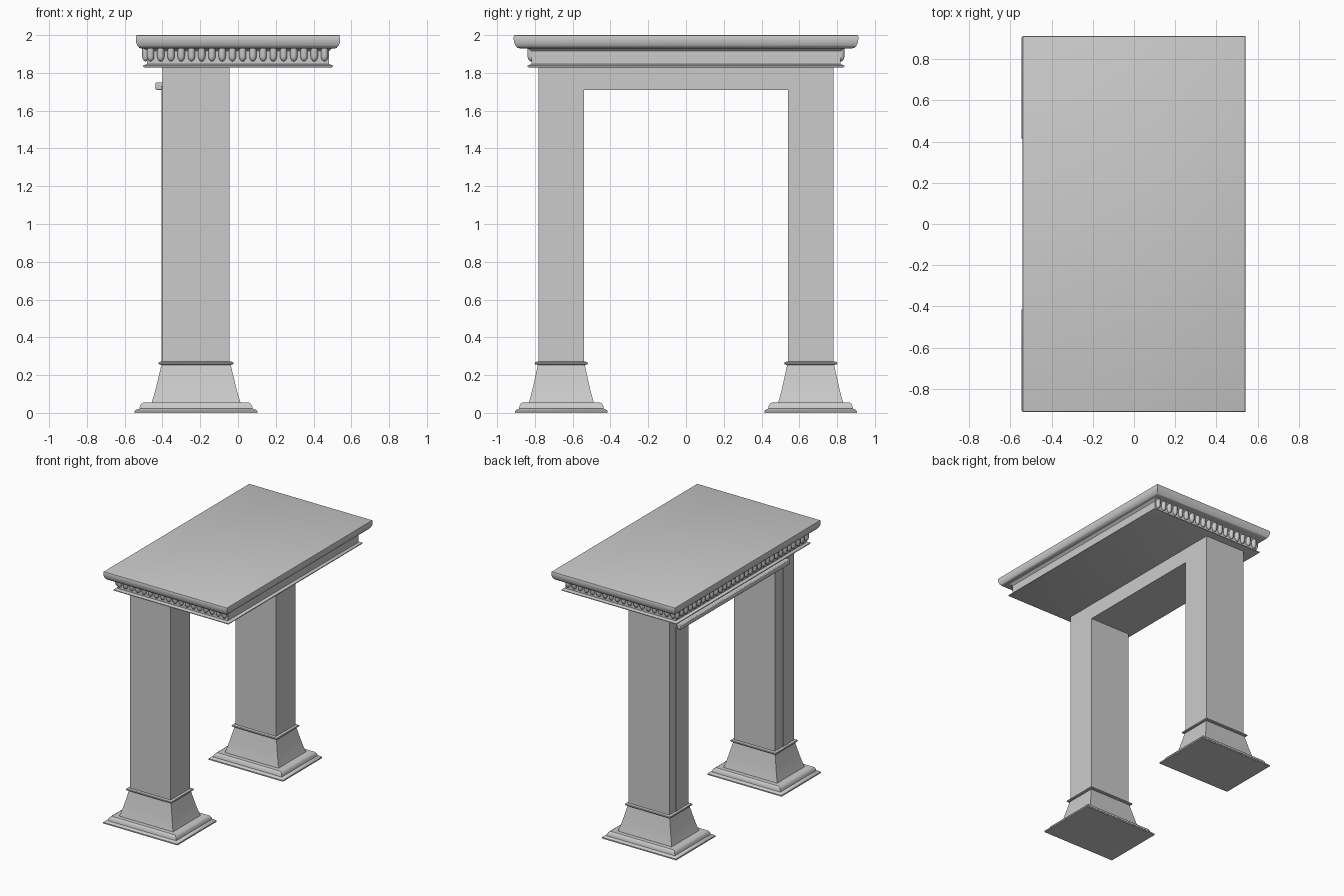
import bpy, bmesh
from math import sin, cos, pi

if "Cube" in bpy.data.objects:
    bpy.data.objects.remove(bpy.data.objects["Cube"])

CX = -0.222        # x centre of the legs
HX, HY = 0.178, 0.12   # half size of the pillar shaft


def finish(bm, name, angle=0.6):
    bmesh.ops.recalc_face_normals(bm, faces=bm.faces)
    me = bpy.data.meshes.new(name)
    bm.to_mesh(me)
    bm.free()
    ob = bpy.data.objects.new(name, me)
    bpy.context.collection.objects.link(ob)
    bpy.ops.object.select_all(action='DESELECT')
    ob.select_set(True)
    bpy.context.view_layer.objects.active = ob
    bpy.ops.object.shade_smooth_by_angle(angle=angle)
    return ob


def skin(bm, rings):
    """Bridge equal-sized closed rings and cap both ends."""
    rows = [[bm.verts.new(p) for p in r] for r in rings]
    n = len(rows[0])
    for a, b in zip(rows, rows[1:]):
        for i in range(n):
            j = (i + 1) % n
            bm.faces.new((a[i], a[j], b[j], b[i]))
    bm.faces.new(rows[0])
    bm.faces.new(rows[-1])


def stack(name, cx, cy, rows):
    """Rectangular moulding from (half x, half y, z) rows."""
    bm = bmesh.new()
    skin(bm, [[(cx + sx * hx, cy + sy * hy, z)
               for sx, sy in ((-1, -1), (1, -1), (1, 1), (-1, 1))]
              for hx, hy, z in rows])
    return finish(bm, name)


def box(name, x0, x1, y0, y1, z0, z1, bevel=0):
    ob = stack(name, (x0 + x1) / 2, (y0 + y1) / 2,
               [((x1 - x0) / 2, (y1 - y0) / 2, z) for z in (z0, z1)])
    if bevel:
        m = ob.modifiers.new("round", 'BEVEL')
        m.width, m.segments = bevel, 2
    return ob


# Pillars and lintel as one upside-down U
bm = bmesh.new()
outline = [(-0.78, 0.24), (-0.78, 1.84), (0.78, 1.84), (0.78, 0.24),
           (0.54, 0.24), (0.54, 1.71), (-0.54, 1.71), (-0.54, 0.24)]
skin(bm, [[(x, y, z) for y, z in outline] for x in (CX - HX, CX + HX)])
finish(bm, "pillars_and_lintel")

# Pedestal, collar and guide strip on each leg
for s, side in ((-1, "front"), (1, "back")):
    cy = s * 0.66
    stack(side + "_pedestal", CX, cy, [
        (0.325, 0.245, 0), (0.325, 0.245, 0.010), (0.315, 0.236, 0.018),
        (0.300, 0.225, 0.022), (0.297, 0.222, 0.036), (0.290, 0.216, 0.048),
        (0.278, 0.206, 0.055), (0.235, 0.172, 0.055), (0.221, 0.159, 0.10),
        (0.207, 0.146, 0.155), (0.194, 0.134, 0.21), (0.182, 0.123, 0.26)])
    stack(side + "_collar", CX, cy, [
        (0.184, 0.126, 0.254), (0.196, 0.138, 0.257), (0.199, 0.141, 0.263),
        (0.196, 0.138, 0.269), (0.184, 0.126, 0.272)])
    x = CX - HX
    box(side + "_guide_strip", x - 0.004, x + 0.02,
        s * 0.675 - 0.03, s * 0.675 + 0.03, 0.265, 1.73)

# Rail across the left face
box("rail", CX - HX - 0.036, CX - HX + 0.01, -0.685, 0.685, 1.71, 1.75, 0.006)

# Frieze with its lower ledge
FX, FY = 0.483, 0.818
stack("frieze", 0, 0, [
    (0.495, 0.832, 1.829), (0.504, 0.840, 1.832), (0.504, 0.840, 1.838),
    (0.495, 0.832, 1.842), (FX, FY, 1.846), (FX, FY, 1.915),
    (0.492, 0.828, 1.925), (0.505, 0.845, 1.935)])

# Top slab with a rounded lower edge
slab = [(0.515, 0.880, 1.930), (0.523, 0.892, 1.933), (0.533, 0.903, 1.945),
        (0.539, 0.909, 1.960), (0.541, 0.912, 1.975), (0.541, 0.912, 1.993),
        (0.539, 0.910, 1.998), (0.534, 0.905, 2.0)]
stack("top_slab", 0, 0, slab)

# Rounded teeth under the slab on three sides
bm = bmesh.new()
RT, SEG = 0.019, 10
levels = [(1.0, 1.932), (1.0, 1.888)]
levels += [(cos(a), 1.888 - 0.027 * sin(a)) for a in (pi / 6, pi / 3, pi * 0.46)]


def tooth(x, y):
    skin(bm, [[(x + RT * r * cos(2 * pi * i / SEG),
                y + RT * r * sin(2 * pi * i / SEG), z) for i in range(SEG)]
              for r, z in levels])


NX, NY = 18, 31
for i in range(NX):
    for s in (-1, 1):
        tooth(-FX + 0.02 + (2 * FX - 0.045) * i / (NX - 1), s * (FY + 0.003))
for i in range(NY):
    tooth(-FX - 0.005, -FY + 0.01 + (2 * FY - 0.02) * i / (NY - 1))
finish(bm, "teeth", 0.9)
